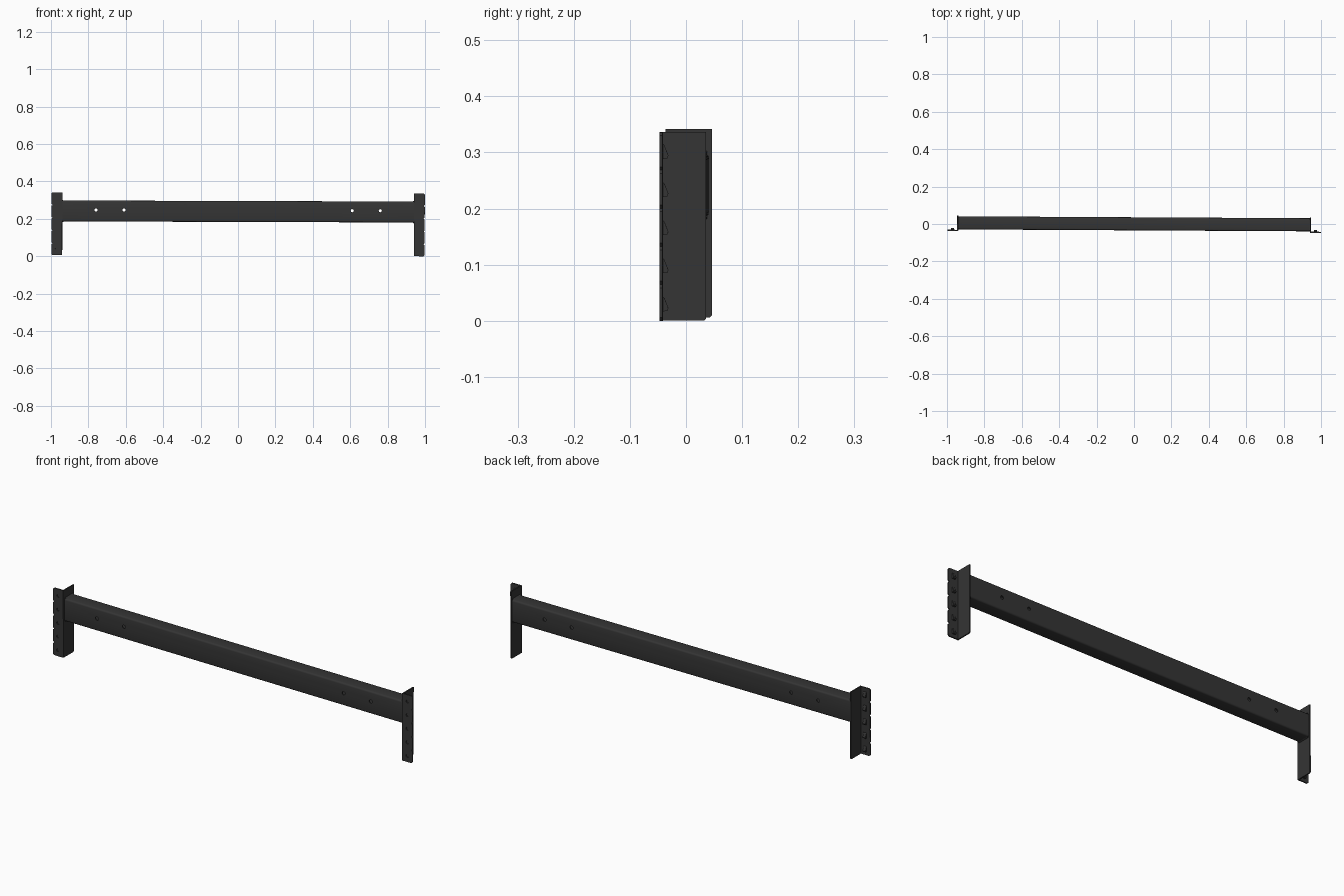
import bpy, bmesh, math
from mathutils import Matrix, Vector

if "Cube" in bpy.data.objects:
    bpy.data.objects.remove(bpy.data.objects["Cube"])

steel = bpy.data.materials.new("dark_steel")
steel.diffuse_color = (0.035, 0.035, 0.035, 1)
steel.use_nodes = True
steel.node_tree.nodes["Principled BSDF"].inputs["Base Color"].default_value = steel.diffuse_color

# The whole rack beam is very slightly turned and tilted
TILT = Matrix.Rotation(-0.0055, 4, 'Z') @ Matrix.Rotation(0.003, 4, 'Y')
HOOK_Z = [0.036, 0.104, 0.172, 0.240, 0.308]


def make(name, bm):
    bmesh.ops.recalc_face_normals(bm, faces=bm.faces)
    me = bpy.data.meshes.new(name)
    bm.to_mesh(me)
    bm.free()
    me.materials.append(steel)
    ob = bpy.data.objects.new(name, me)
    bpy.context.collection.objects.link(ob)
    return ob


def prism(bm, pts, vec):
    f = bm.faces.new([bm.verts.new(p) for p in pts])
    r = bmesh.ops.extrude_face_region(bm, geom=[f])
    bmesh.ops.translate(bm, vec=vec, verts=[v for v in r["geom"] if isinstance(v, bmesh.types.BMVert)])


def cut_holes(ob, holes, radius, depth):
    bm = bmesh.new()
    for x, y, z in holes:
        bmesh.ops.create_cone(bm, cap_ends=True, segments=12, radius1=radius, radius2=radius, depth=depth,
                              matrix=Matrix.Translation((x, y, z)) @ Matrix.Rotation(math.pi / 2, 4, 'X'))
    cutter = make("hole_cutter", bm)
    cutter.hide_render = True
    mod = ob.modifiers.new("holes", 'BOOLEAN')
    mod.operation, mod.object, mod.solver = 'DIFFERENCE', cutter, 'EXACT'
    bpy.context.view_layer.objects.active = ob
    bpy.ops.object.modifier_apply(modifier=mod.name)
    bpy.data.objects.remove(cutter)


def rounded_rect(y0, y1, z0, z1, r):
    pts = []
    for i, (y, z) in enumerate([(y1 - r, z1 - r), (y0 + r, z1 - r), (y0 + r, z0 + r), (y1 - r, z0 + r)]):
        for k in range(4):
            a = math.pi / 2 * (i + k / 3)
            pts.append((y + r * math.cos(a), z + r * math.sin(a)))
    return pts


parts = []

# Hollow box beam with rounded edges
bm = bmesh.new()
rings = []
for prof in (rounded_rect(-0.034, 0.036, 0.186, 0.298, 0.008), rounded_rect(-0.029, 0.031, 0.191, 0.293, 0.004)):
    rings.append([[bm.verts.new((x, y, z)) for y, z in prof] for x in (-0.943, 0.943)])
n = len(rings[0][0])
for i in range(n):
    j = (i + 1) % n
    for a, b in rings:
        bm.faces.new((a[i], a[j], b[j], b[i]))
    for e in (0, 1):
        o, q = rings[0][e], rings[1][e]
        bm.faces.new((o[i], o[j], q[j], q[i]))
beam = make("box_beam", bm)
cut_holes(beam, [(s * x, 0, 0.248) for s in (-1, 1) for x in (0.61, 0.76)], 0.0085, 0.2)
parts.append(beam)

for s, side in ((-1, "left"), (1, "right")):
    # L-shaped end bracket: welded plate
    bm = bmesh.new()
    z0, z1, c = 0.0055, 0.3415, 0.006
    prism(bm, [(s * 0.940, -0.041, z0), (s * 0.940, 0.037, z0), (s * 0.940, 0.041, z0 + 0.004),
               (s * 0.940, 0.041, z1), (s * 0.940, -0.041, z1)], Vector((s * 0.006, 0, 0)))
    parts.append(make(side + "_end_plate", bm))

    # Front flange with notched outer edge and punched holes
    bm = bmesh.new()
    outline = [(0.942, z0), (0.992, z0), (0.998, z0 + c)]
    for a, b in zip(HOOK_Z, HOOK_Z[1:]):
        m = (a + b) / 2
        outline += [(0.998, m - 0.006), (0.992, m), (0.998, m + 0.006)]
    outline += [(0.998, z1 - c), (0.992, z1), (0.942, z1)]
    prism(bm, [(s * x, -0.042, z) for x, z in outline], Vector((0, 0.006, 0)))
    flange = make(side + "_flange", bm)
    cut_holes(flange, [(s * 0.970, -0.039, z) for z in HOOK_Z], 0.008, 0.03)
    parts.append(flange)

    # Hooks pressed out behind the flange
    bm = bmesh.new()
    for z in HOOK_Z:
        prism(bm, [(s * 0.962, -0.037, z + 0.014), (s * 0.962, -0.033, z + 0.010),
                   (s * 0.962, -0.026, z - 0.008), (s * 0.962, -0.028, z - 0.013),
                   (s * 0.962, -0.037, z - 0.014)], Vector((s * 0.016, 0, 0)))
    parts.append(make(side + "_hooks", bm))

    # Weld beads where the beam meets the plate
    bm = bmesh.new()
    for z in (0.184, 0.300):
        prism(bm, [(s * 0.941, -0.03, z + 0.003), (s * 0.941, -0.03, z - 0.003), (s * 0.934, -0.03, z)],
              Vector((0, 0.062, 0)))
    parts.append(make(side + "_weld", bm))

for ob in parts:
    ob.data.transform(TILT)
low = min(v.co.z for ob in parts for v in ob.data.vertices)
for ob in parts:
    ob.data.transform(Matrix.Translation((0, 0, -low)))

# Smooth the rounded beam edges
bpy.ops.object.select_all(action='DESELECT')
beam.select_set(True)
bpy.context.view_layer.objects.active = beam
bpy.ops.object.shade_smooth_by_angle(angle=math.radians(35))
